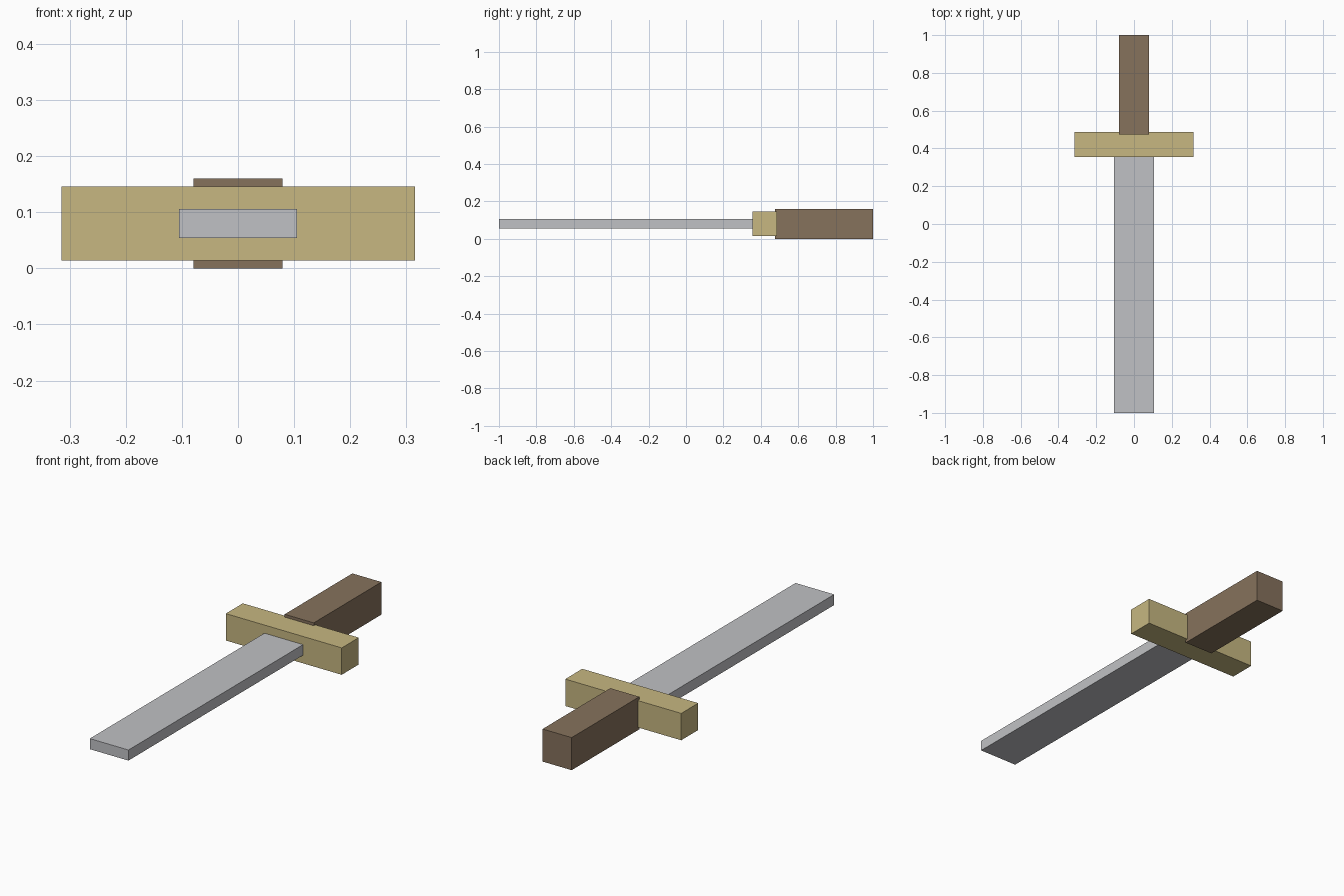
import bpy
from mathutils import Vector

cube = bpy.data.objects.get("Cube")
if cube:
    bpy.data.objects.remove(cube, do_unlink=True)


def make_material(name, color):
    mat = bpy.data.materials.new(name)
    mat.use_nodes = True
    rgba = (*color, 1.0)
    mat.diffuse_color = rgba
    mat.node_tree.nodes["Principled BSDF"].inputs["Base Color"].default_value = rgba
    return mat


def make_box(name, low, high, mat):
    low, high = Vector(low), Vector(high)
    bpy.ops.mesh.primitive_cube_add(size=1, location=(low + high) / 2)
    obj = bpy.context.object
    obj.name = name
    obj.scale = high - low
    bpy.ops.object.transform_apply(location=False, rotation=False, scale=True)
    obj.data.materials.append(mat)
    return obj


steel = make_material("steel grey", (0.53, 0.535, 0.555))
brass = make_material("pale brass", (0.57, 0.475, 0.22))
wood = make_material("brown wood", (0.24, 0.168, 0.107))

# Flat blade, running forward from the guard
make_box("blade", (-0.105, -1.0, 0.054), (0.105, 0.37, 0.106), steel)

# Crossguard bar
make_box("crossguard", (-0.315, 0.355, 0.014), (0.315, 0.487, 0.146), brass)

# Square handle, slightly overlapping the guard
make_box("handle", (-0.079, 0.475, 0.0), (0.079, 1.0, 0.16), wood)
